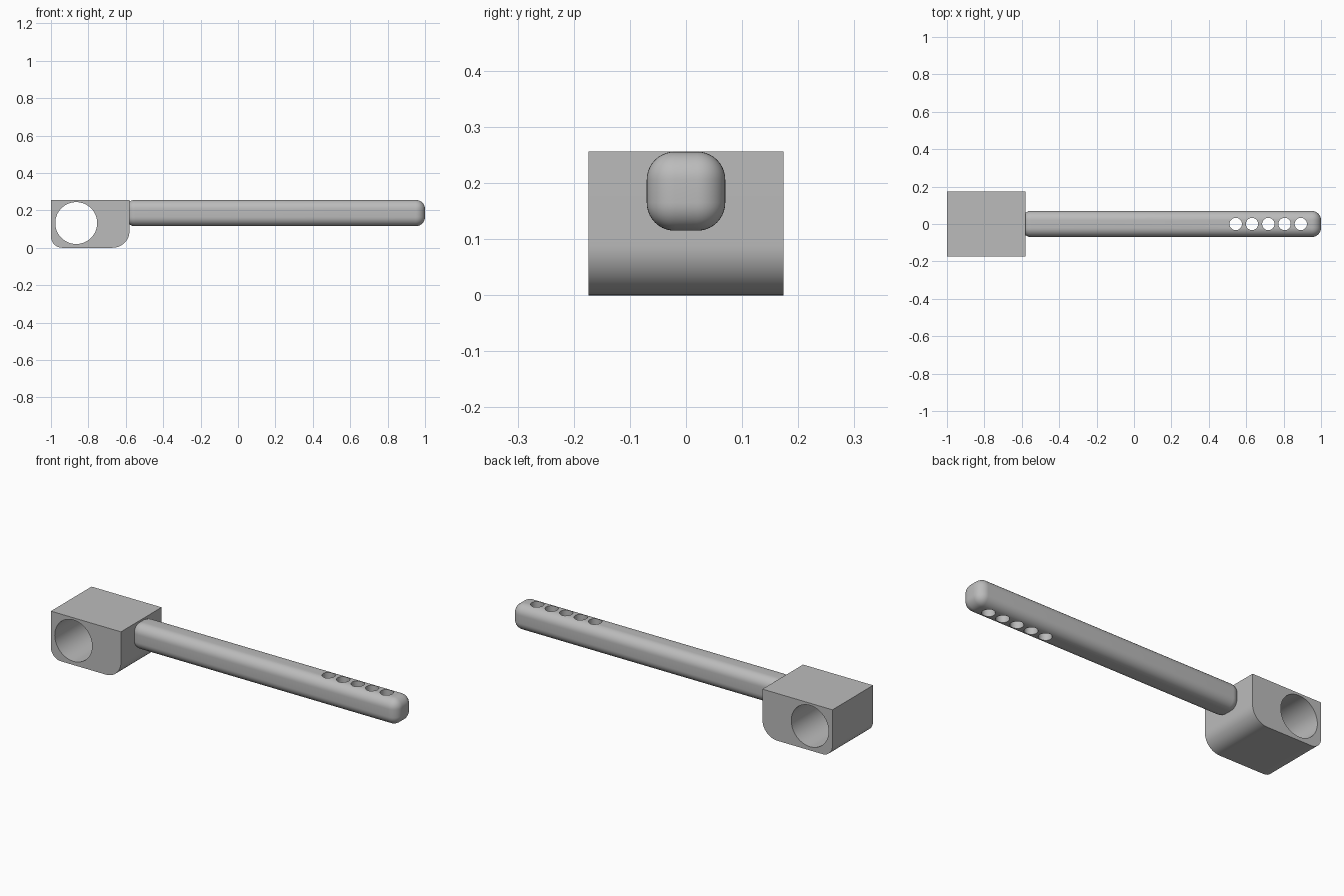
import bpy, bmesh, math
from mathutils import Matrix

cube = bpy.data.objects.get("Cube")
if cube:
    bpy.data.objects.remove(cube, do_unlink=True)

grey = bpy.data.materials.new("plain grey")
grey.use_nodes = True
grey.diffuse_color = (0.5, 0.5, 0.5, 1)
grey.node_tree.nodes["Principled BSDF"].inputs["Base Color"].default_value = (0.5, 0.5, 0.5, 1)


def make_object(name, bm):
    bmesh.ops.recalc_face_normals(bm, faces=bm.faces)
    mesh = bpy.data.meshes.new(name)
    bm.to_mesh(mesh)
    bm.free()
    mesh.materials.append(grey)
    obj = bpy.data.objects.new(name, mesh)
    bpy.context.collection.objects.link(obj)
    return obj


def box(lo, hi):
    bm = bmesh.new()
    bmesh.ops.create_cube(bm, size=1)
    for v in bm.verts:
        for i in range(3):
            v.co[i] = lo[i] if v.co[i] < 0 else hi[i]
    return bm


def round_edges(bm, edges, radius, segments):
    bmesh.ops.bevel(bm, geom=edges, offset=radius, offset_type='OFFSET',
                    segments=segments, profile=0.5, affect='EDGES')


def drill(target, name, centers, radius, axis, sides):
    # One cutter object holds all the cylinders for a part
    bm = bmesh.new()
    for c in centers:
        m = Matrix.Translation(c)
        if axis == 'Y':
            m = m @ Matrix.Rotation(math.pi / 2, 4, 'X')
        bmesh.ops.create_cone(bm, cap_ends=True, segments=sides, radius1=radius,
                              radius2=radius, depth=1, matrix=m)
    cutter = make_object(name, bm)
    cutter.hide_render = True
    cutter.hide_set(True)
    cutter.display_type = 'WIRE'
    mod = target.modifiers.new("holes", 'BOOLEAN')
    mod.operation = 'DIFFERENCE'
    mod.solver = 'EXACT'
    mod.object = cutter
    # Apply the cut and discard the cutter
    depsgraph = bpy.context.evaluated_depsgraph_get()
    mesh = bpy.data.meshes.new_from_object(target.evaluated_get(depsgraph))
    target.modifiers.clear()
    target.data = mesh
    bpy.data.objects.remove(cutter, do_unlink=True)


TOP = 0.256

# Mounting block with two rounded lower edges and a cross bore
bm = box((-1, -0.174, 0), (-0.58, 0.174, TOP))
for side, radius in ((-1, 0.06), (1, 0.09)):
    edges = [e for e in bm.edges
             if all(v.co.z < 0.001 and (v.co.x + 0.79) * side > 0.2 for v in e.verts)]
    round_edges(bm, edges, radius, 12)
block = make_object("mounting_block", bm)
drill(block, "bore_cutter", [(-0.865, 0, 0.132)], 0.112, 'Y', 64)

# Long rounded bar with its near end sunk into the block
bm = box((-0.6, -0.07, TOP - 0.141), (1, 0.07, TOP))
round_edges(bm, bm.edges[:], 0.05, 10)
bar = make_object("rounded_bar", bm)

# Row of five pin holes through the bar
holes = [(0.544 + 0.087 * i, 0, 0.19) for i in range(5)]
drill(bar, "pin_hole_cutter", holes, 0.033, 'Z', 40)

for obj in (block, bar):
    bpy.ops.object.select_all(action='DESELECT')
    obj.select_set(True)
    bpy.context.view_layer.objects.active = obj
    bpy.ops.object.shade_smooth_by_angle(angle=math.radians(30))
